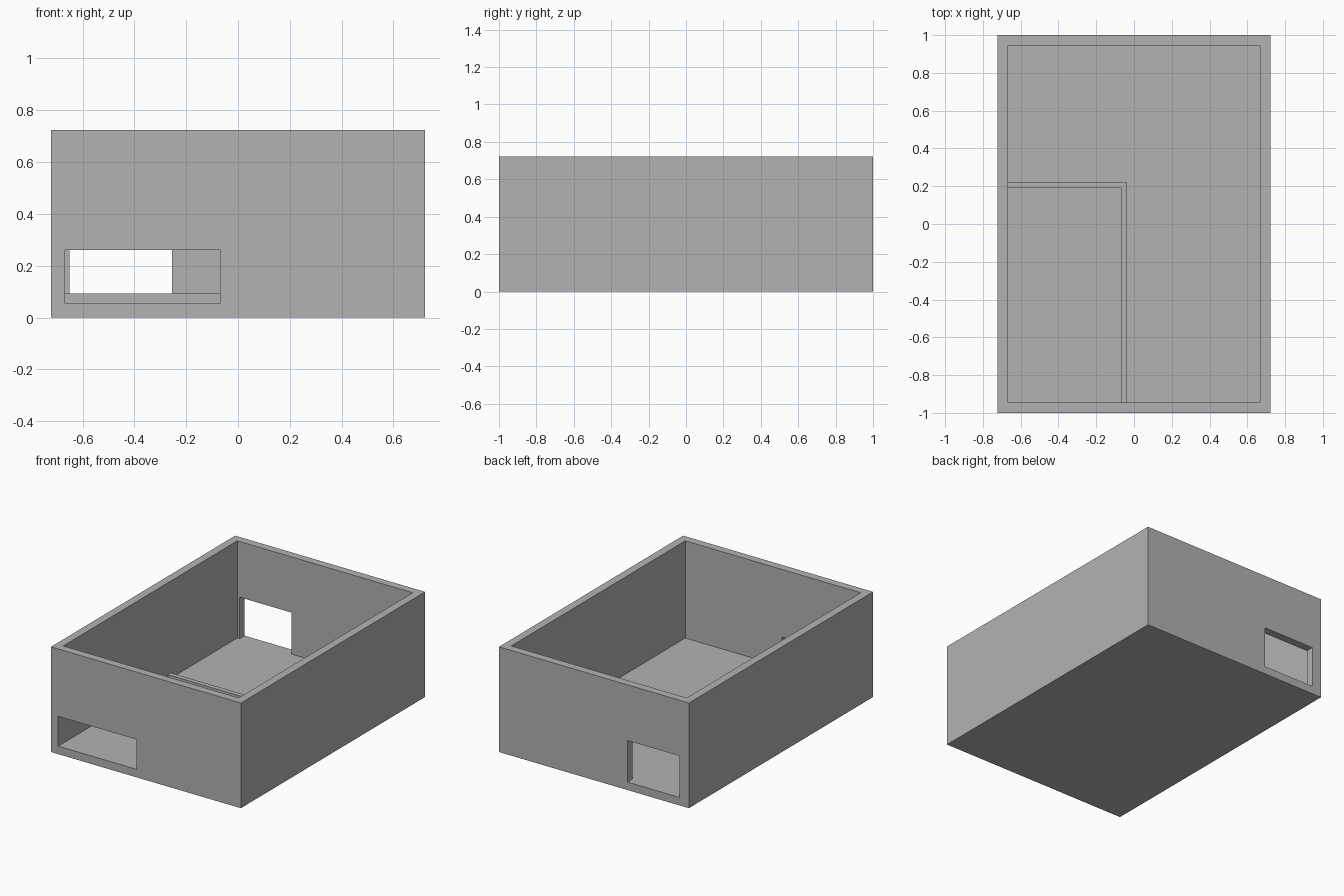
import bpy
from mathutils import Vector

if "Cube" in bpy.data.objects:
    bpy.data.objects.remove(bpy.data.objects["Cube"], do_unlink=True)

HALF_X, HALF_Y, HEIGHT = 0.722, 1.0, 0.723   # outer size
WALL = 0.055                                 # wall and floor thickness
IN_X, IN_Y = HALF_X - WALL, HALF_Y - WALL    # inner half sizes

grey = bpy.data.materials.new("plain grey")
grey.use_nodes = True
colour = (0.448, 0.448, 0.448, 1)
grey.diffuse_color = colour
grey.node_tree.nodes["Principled BSDF"].inputs["Base Color"].default_value = colour


def box(name, low, high):
    """Box between two opposite corners."""
    low, high = Vector(low), Vector(high)
    bpy.ops.mesh.primitive_cube_add(size=1)
    obj = bpy.context.object
    obj.name = name
    middle = (low + high) / 2
    for v in obj.data.vertices:
        v.co = middle + v.co * (high - low)
    obj.data.materials.append(grey)
    return obj


def cut(target, low, high):
    """Remove a box-shaped volume from the target."""
    cutter = box("cutter", low, high)
    cutter.hide_render = True
    mod = target.modifiers.new("cut", "BOOLEAN")
    mod.operation = "DIFFERENCE"
    mod.solver = "EXACT"
    mod.object = cutter
    bpy.context.view_layer.objects.active = target
    bpy.ops.object.modifier_apply(modifier=mod.name)
    bpy.data.objects.remove(cutter, do_unlink=True)


# Open-topped case
case = box("case", (-HALF_X, -HALF_Y, 0), (HALF_X, HALF_Y, HEIGHT))
cut(case, (-IN_X, -IN_Y, WALL), (IN_X, IN_Y, HEIGHT + 0.2))

# Front slot and back opening, both level with the floor
cut(case, (-IN_X, -HALF_Y - 0.1, WALL), (-0.07, -IN_Y + 0.1, 0.26))
cut(case, (-0.65, IN_Y - 0.1, WALL), (-0.255, HALF_Y + 0.1, 0.34))

# Low L-shaped lip on the floor
lip = box("floor_lip", (-IN_X, -IN_Y, WALL), (-0.037, 0.223, 0.092))
cut(lip, (-IN_X - 0.1, -IN_Y - 0.1, 0), (-0.07, 0.19, 0.2))
